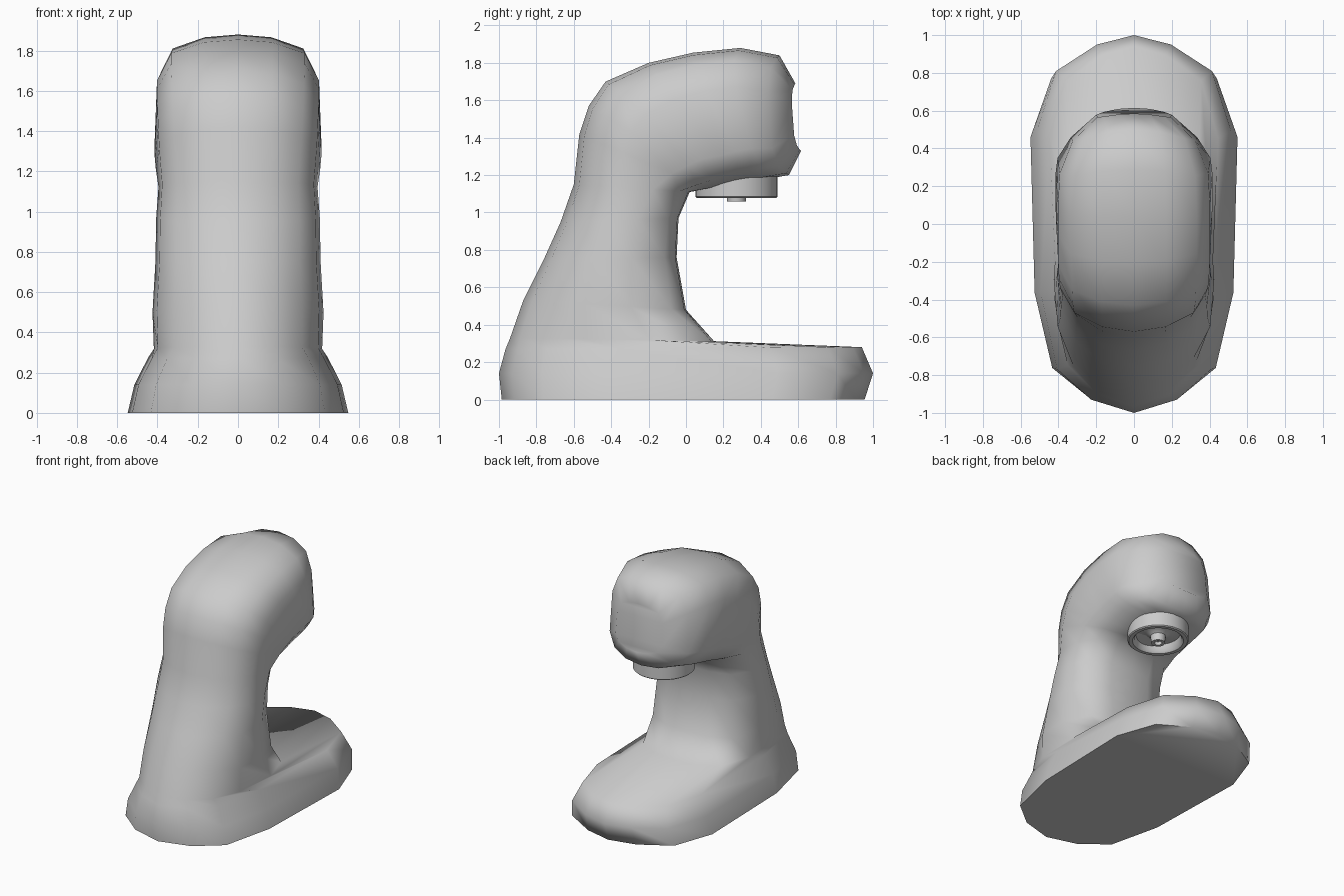
import bpy, bmesh
from math import sin, cos, pi, radians

if "Cube" in bpy.data.objects:
    bpy.data.objects.remove(bpy.data.objects["Cube"])

# Half cross-sections (x, along), running from the +y / underside point to the -y / top point
BASE = [(0, 1), (.38, .95), (.80, .81), (1, .49), (.96, -.36), (.79, -.77), (.44, -.93), (0, -1)]
COLUMN = [(0, 1), (.42, .98), (.80, .82), (1, .32), (.95, -.25), (.75, -.62), (.42, -.89), (0, -1)]
HEAD = [(0, 1), (.42, .97), (.8, .85), (1, .55), (.97, -.4), (.8, -.8), (.41, -.96), (0, -1)]
SECTIONS = [BASE, COLUMN, HEAD, HEAD]

# Stations: (rear y, z), (inner y, z), half width, section (0 base, 1 column, 2 head), backward bow of the sides
STATIONS = [
    ((-.985, 0), (.955, 0), .548, 0, 0),
    ((-1, .14), (1, .14), .515, 0, 0),
    ((-.965, .27), (.94, .28), .445, 0, 0),
    ((-.94, .33), (.15, .312), .418, .7, 0),
    ((-.87, .53), (.0, .48), .425, 1, 0),
    ((-.76, .75), (-.05, .76), .41, 1, 0),
    ((-.67, .95), (-.04, .97), .407, 1, 0),
    ((-.60, 1.15), (.02, 1.11), .395, 1.2, 0),
    ((-.57, 1.42), (.12, 1.125), .408, 1.5, 0),
    ((-.52, 1.57), (.19, 1.137), .412, 1.7, 0),
    ((-.43, 1.70), (.25, 1.148), .415, 1.8, 0),
    ((-.20, 1.80), (.33, 1.162), .415, 2, .02),
    ((.04, 1.855), (.40, 1.174), .415, 2, .05),
    ((.29, 1.88), (.47, 1.186), .405, 2, .08),
    ((.50, 1.84), (.55, 1.20), .335, 2, .08),
    ((.585, 1.69), (.615, 1.33), .20, 2, .03),
]


def finish(name, bm, angle):
    bmesh.ops.recalc_face_normals(bm, faces=bm.faces[:])
    me = bpy.data.meshes.new(name)
    bm.to_mesh(me)
    bm.free()
    ob = bpy.data.objects.new(name, me)
    bpy.context.collection.objects.link(ob)
    bpy.ops.object.select_all(action='DESELECT')
    ob.select_set(True)
    bpy.context.view_layer.objects.active = ob
    bpy.ops.object.shade_smooth_by_angle(angle=radians(angle))
    return ob


def skin(bm, rings):
    for a, b in zip(rings, rings[1:]):
        n = len(a)
        for i in range(n):
            j = (i + 1) % n
            bm.faces.new((a[i], a[j], b[j], b[i]))
    # Caps: flat at the start, mirrored strips at the end
    bm.faces.new(rings[0])
    r, n = rings[-1], len(rings[-1])
    for i in range(n // 2):
        quad = [r[i], r[i + 1], r[n - i - 1], r[(n - i) % n]]
        bm.faces.new(list(dict.fromkeys(quad)))


# Body: foot, column and overhanging head as one continuous loft
bm = bmesh.new()
rings = []
for (y0, z0), (y1, z1), hw, kind, bow in STATIONS:
    k, t = int(kind), kind % 1
    half = [(a[0] + (b[0] - a[0]) * t, a[1] + (b[1] - a[1]) * t)
            for a, b in zip(SECTIONS[k], SECTIONS[k + 1])]
    section = half + [(-x, s) for x, s in half[-2:0:-1]]
    rings.append([bm.verts.new((x * hw,
                                (y0 + y1) / 2 + s * (y1 - y0) / 2 - bow * x * x,
                                (z0 + z1) / 2 + s * (z1 - z0) / 2)) for x, s in section])
skin(bm, rings)
finish("mixer_body", bm, 75)

# Tool socket under the head: lathed rim, recess and centre spindle
PROFILE = [(.22, 1.20), (.22, 1.085), (.212, 1.078), (.185, 1.078), (.172, 1.09), (.16, 1.14),
           (.09, 1.14), (.055, 1.115), (.05, 1.06), (.028, 1.06), (.025, 1.085)]
N = 32
bm = bmesh.new()
skin(bm, [[bm.verts.new((r * cos(2 * pi * i / N), .27 + r * sin(2 * pi * i / N), z))
           for i in range(N)] for r, z in PROFILE])
finish("tool_socket", bm, 40)
